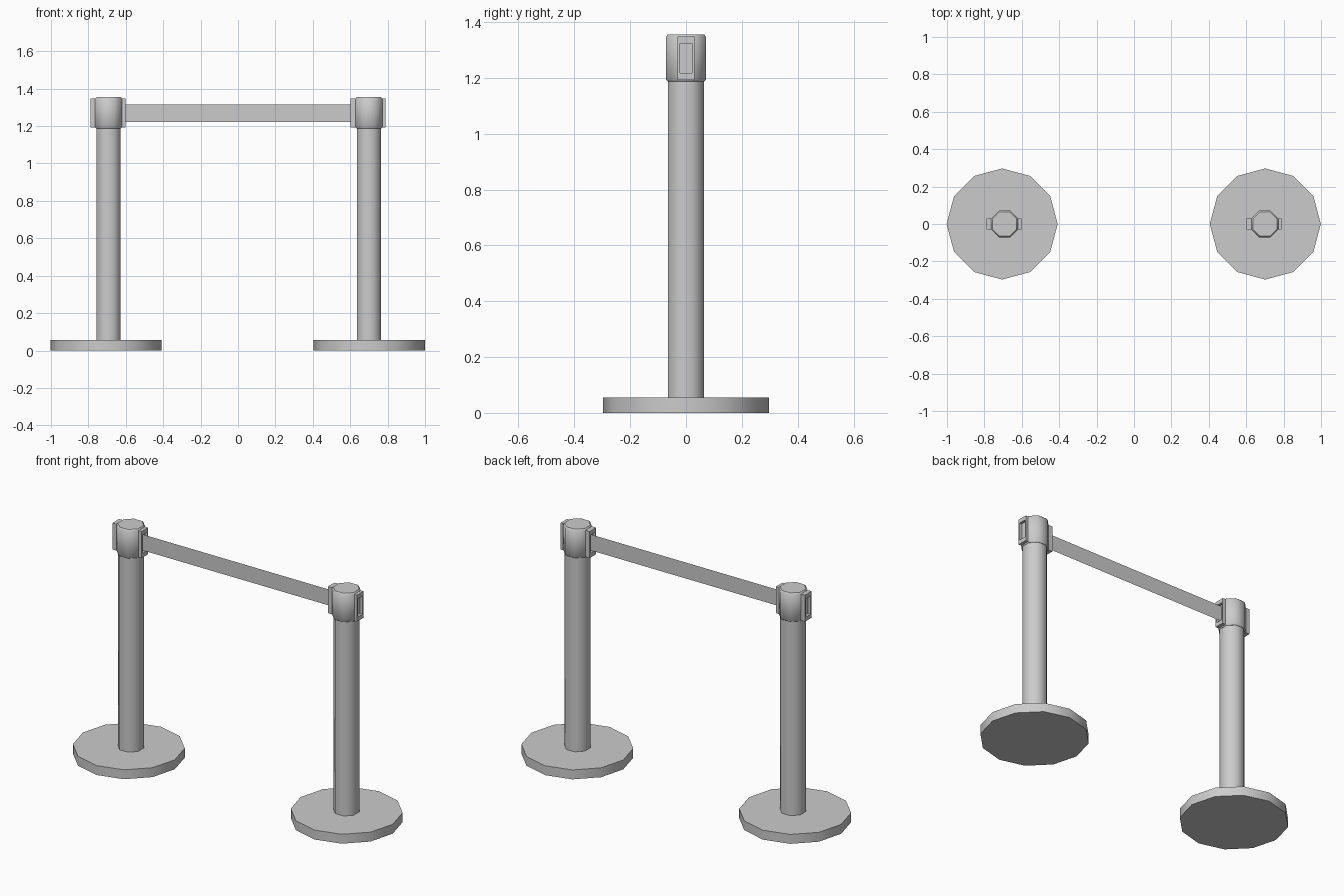
import bpy, bmesh
from math import cos, sin, pi, radians

if "Cube" in bpy.data.objects:
    bpy.data.objects.remove(bpy.data.objects["Cube"])


def finish(name, bm, smooth=True):
    bmesh.ops.recalc_face_normals(bm, faces=bm.faces)
    me = bpy.data.meshes.new(name)
    bm.to_mesh(me)
    bm.free()
    ob = bpy.data.objects.new(name, me)
    bpy.context.collection.objects.link(ob)
    if smooth:
        bpy.ops.object.select_all(action='DESELECT')
        ob.select_set(True)
        bpy.context.view_layer.objects.active = ob
        bpy.ops.object.shade_smooth_by_angle(angle=radians(47))
    return ob


def turned(name, x, sides, turn, profile):
    """Stack of polygon rings from (radius, z) pairs, capped at both ends."""
    bm = bmesh.new()
    rings = [[bm.verts.new((x + r * cos(turn + 2 * pi * i / sides),
                            r * sin(turn + 2 * pi * i / sides), z))
              for i in range(sides)] for r, z in profile]
    for a, b in zip(rings, rings[1:]):
        for i in range(sides):
            j = (i + 1) % sides
            bm.faces.new((a[i], a[j], b[j], b[i]))
    bm.faces.new(rings[0][::-1])
    bm.faces.new(rings[-1])
    return finish(name, bm)


def clip(name, x, d):
    """Belt clip box facing direction d along x, with a recessed slot."""
    bm = bmesh.new()
    bmesh.ops.create_cube(bm, size=1)
    for v in bm.verts:
        v.co = (x + d * (0.094 if v.co.x > 0 else 0.06),
                v.co.y * 0.06, 1.27 + v.co.z * 0.155)
    outer = max(bm.faces, key=lambda f: d * f.calc_center_median().x)
    bm.normal_update()
    # slot rim, then slot floor
    bmesh.ops.inset_region(bm, faces=[outer], thickness=0.005)
    for v in outer.verts:
        v.co.y = 0.022 if v.co.y > 0 else -0.022
        v.co.z = 1.323 if v.co.z > 1.27 else 1.217
    new = bmesh.ops.extrude_discrete_faces(bm, faces=[outer])['faces'][0]
    for v in new.verts:
        v.co.x -= d * 0.016
    return finish(name, bm, smooth=False)


K = 1 / cos(pi / 8)  # flat-to-corner ratio of an octagon
for side, bx, px, cx in (("left", -0.705, -0.692, -0.695),
                         ("right", 0.702, 0.70, 0.695)):
    turned(side + "_base", bx, 12, 0, [(0.297, 0), (0.297, 0.055)])
    turned(side + "_pole", px, 8, pi / 8, [(0.065 * K, 0.05), (0.065 * K, 1.2)])
    # head with chamfered rims
    turned(side + "_head", px, 8, pi / 8,
           [(0.066 * K, 1.187), (0.072 * K, 1.194),
            (0.072 * K, 1.347), (0.065 * K, 1.355)])
    for tag, d in (("west", -1), ("east", 1)):
        clip(f"{side}_{tag}_clip", cx, d)

# belt: a single thin sheet running into the inner slots
bm = bmesh.new()
bm.faces.new([bm.verts.new((x, 0, z)) for x, z in
              ((-0.617, 1.222), (0.617, 1.222), (0.617, 1.315), (-0.617, 1.315))])
finish("belt", bm, smooth=False)
